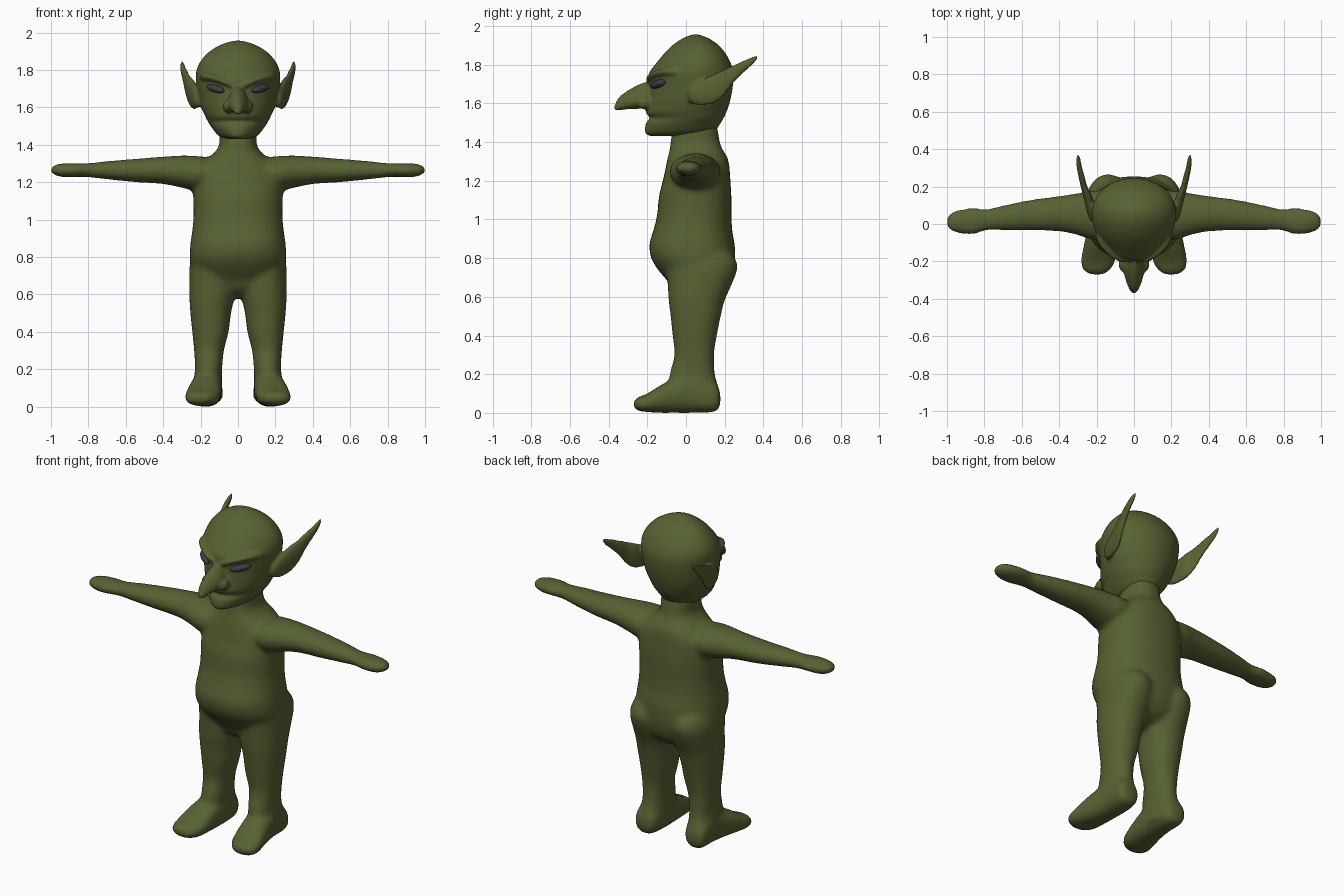
import bpy, bmesh, math
from mathutils import Matrix, Vector


def material(name, rgb):
    m = bpy.data.materials.new(name)
    m.diffuse_color = (*rgb, 1)
    return m


SKIN = material("olive_skin", (0.095, 0.122, 0.033))
EYE = material("dark_slate", (0.045, 0.045, 0.065))


def catmull(a, b, c, d, t):
    return 0.5 * (2 * b + (c - a) * t + (2 * a - 5 * b + 4 * c - d) * t * t
                  + (3 * b - a - 3 * c + d) * t ** 3)


def loft(bm, axis, rows, power=2.0, taper=0.0, side=1, n=32, steps=4):
    """Skin rounded sections; a row is (position on axis, a0, a1, b0, b1)."""
    fine = []
    for i in range(len(rows) - 1):
        q = [rows[max(i - 1, 0)], rows[i], rows[i + 1], rows[min(i + 2, len(rows) - 1)]]
        fine += [[catmull(*v, k / steps) for v in zip(*q)] for k in range(steps)]
    fine.append(rows[-1])
    rings = []
    for t, a0, a1, b0, b1 in fine:
        ring = []
        for k in range(n):
            c, s = math.cos(k * math.tau / n), math.sin(k * math.tau / n)
            c = math.copysign(abs(c) ** (2 / power), c)
            s = math.copysign(abs(s) ** (2 / power), s)
            a = (a0 + a1) / 2 + (a1 - a0) / 2 * c * (1 + taper * s)
            b = (b0 + b1) / 2 + (b1 - b0) / 2 * s
            x, y, z = {"x": (t, a, b), "y": (a, t, b), "z": (a, b, t)}[axis]
            ring.append(bm.verts.new((x * side, y, z)))
        rings.append(ring)
    for r, q in zip(rings, rings[1:]):
        for k in range(n):
            bm.faces.new((r[k], r[(k + 1) % n], q[(k + 1) % n], q[k]))
    bm.faces.new(rings[0])
    bm.faces.new(rings[-1])


def ball(bm, center, radii, rot=Matrix()):
    m = Matrix.Translation(center) @ rot @ Matrix.Diagonal((*radii, 1))
    bmesh.ops.create_uvsphere(bm, u_segments=32, v_segments=16, radius=1, matrix=m)


def finish(bm, name, mat, voxel=None, smooth=0):
    bmesh.ops.recalc_face_normals(bm, faces=bm.faces)
    me = bpy.data.meshes.new(name)
    bm.to_mesh(me)
    bm.free()
    me.materials.append(mat)
    for p in me.polygons:
        p.use_smooth = True
    ob = bpy.data.objects.new(name, me)
    bpy.context.collection.objects.link(ob)
    if voxel:
        r = ob.modifiers.new("fuse", "REMESH")
        r.mode = "VOXEL"
        r.voxel_size = voxel
        r.use_smooth_shade = True
        s = ob.modifiers.new("blend", "SMOOTH")
        s.factor = 0.5
        s.iterations = smooth
    return ob


# Body: torso, legs, feet and arms fused into one skin
bm = bmesh.new()
torso = [(.58, .05, .00, .10), (.62, .14, -.06, .19), (.68, .215, -.095, .235),
         (.74, .245, -.145, .25), (.80, .258, -.18, .255), (.87, .255, -.19, .252),
         (.94, .245, -.17, .24), (1.02, .238, -.15, .235), (1.12, .24, -.14, .235),
         (1.20, .24, -.12, .23), (1.27, .22, -.105, .225), (1.32, .17, -.095, .215),
         (1.36, .125, -.085, .19), (1.40, .10, -.08, .175), (1.46, .10, -.07, .165),
         (1.52, .09, -.05, .15)]
loft(bm, "z", [(z, -w, w, f, b) for z, w, f, b in torso], power=2.3)
leg = [(.04, .08, .235, -.05, .165), (.12, .085, .24, -.08, .17),
       (.20, .085, .23, -.085, .15), (.30, .075, .235, -.06, .145),
       (.40, .05, .245, -.07, .16), (.50, .037, .255, -.08, .18),
       (.58, .02, .26, -.09, .20), (.66, .012, .26, -.095, .235),
       (.74, .015, .26, -.10, .265), (.80, .03, .25, -.09, .255),
       (.86, .06, .22, -.05, .20)]
foot = [(.178, .13, .21, .04, .10), (.15, .10, .235, .005, .16),
        (.05, .085, .24, 0, .20), (-.05, .085, .255, 0, .18),
        (-.12, .09, .27, 0, .15), (-.20, .10, .285, .004, .10),
        (-.25, .13, .27, .012, .08), (-.273, .17, .225, .03, .06)]
arm = [(.12, -.07, .17, 1.17, 1.33), (.22, -.085, .18, 1.155, 1.34),
       (.30, -.06, .165, 1.17, 1.343), (.40, -.04, .15, 1.19, 1.337),
       (.55, -.035, .13, 1.20, 1.325), (.70, -.035, .10, 1.215, 1.313),
       (.79, -.035, .08, 1.225, 1.303), (.86, -.058, .088, 1.228, 1.302),
       (.93, -.052, .077, 1.225, 1.302), (.98, -.037, .062, 1.238, 1.292),
       (1.002, -.01, .03, 1.252, 1.278)]
for s in (1, -1):
    loft(bm, "z", leg, power=2.2, side=s)
    loft(bm, "y", foot, power=2.4, side=s)
    loft(bm, "x", arm, side=s)
finish(bm, "body", SKIN, 0.012, 14)

# Head: skull with jaw, hooked nose, brows and ears fused together
bm = bmesh.new()
skull = [(1.432, .06, -.19, .05), (1.45, .105, -.212, .14), (1.50, .145, -.207, .18),
         (1.525, .16, -.185, .195), (1.55, .173, -.207, .207), (1.60, .195, -.20, .225),
         (1.66, .21, -.192, .238), (1.72, .22, -.193, .245), (1.76, .224, -.19, .245),
         (1.80, .22, -.16, .235), (1.85, .197, -.12, .21), (1.90, .15, -.07, .17),
         (1.935, .09, -.02, .12), (1.953, .035, .025, .075), (1.957, .01, .045, .06)]
loft(bm, "z", [(z, -w, w, f, b) for z, w, f, b in skull], taper=.12, n=48)
nose = [(-.12, .04, 1.60, 1.73), (-.19, .05, 1.575, 1.715), (-.24, .055, 1.572, 1.70),
        (-.30, .042, 1.57, 1.668), (-.345, .026, 1.564, 1.635),
        (-.366, .012, 1.563, 1.60), (-.371, .005, 1.57, 1.587)]
loft(bm, "y", [(y, -w, w, lo, hi) for y, w, lo, hi in nose], taper=-.35)
brow = [(.02, -.205, -.13, 1.69, 1.735), (.07, -.205, -.12, 1.715, 1.755),
        (.13, -.172, -.08, 1.735, 1.775), (.18, -.12, -.05, 1.745, 1.785),
        (.205, -.07, -.03, 1.752, 1.77)]
ear = [(.01, .195, .225, 1.62, 1.67), (.03, .198, .24, 1.60, 1.69),
       (.08, .21, .255, 1.59, 1.72), (.15, .225, .272, 1.602, 1.755),
       (.20, .25, .285, 1.645, 1.777), (.25, .263, .296, 1.71, 1.80),
       (.30, .277, .306, 1.76, 1.822), (.34, .285, .309, 1.795, 1.84),
       (.368, .290, .305, 1.825, 1.849)]
for s in (1, -1):
    ball(bm, (.05 * s, -.215, 1.605), (.032, .045, .035))
    loft(bm, "x", brow, side=s)
    loft(bm, "y", ear, side=s, taper=.1)
finish(bm, "head", SKIN, 0.008, 5)

# Eyes: slanted dark almonds under the brows
for s, label in ((1, "left_eye"), (-1, "right_eye")):
    bm = bmesh.new()
    turn = Matrix.Rotation(s * math.radians(40), 4, "Z") @ Matrix.Rotation(-s * math.radians(12), 4, "Y")
    ball(bm, (.12 * s, -.145, 1.70), (.06, .024, .02), turn)
    finish(bm, label, EYE)
